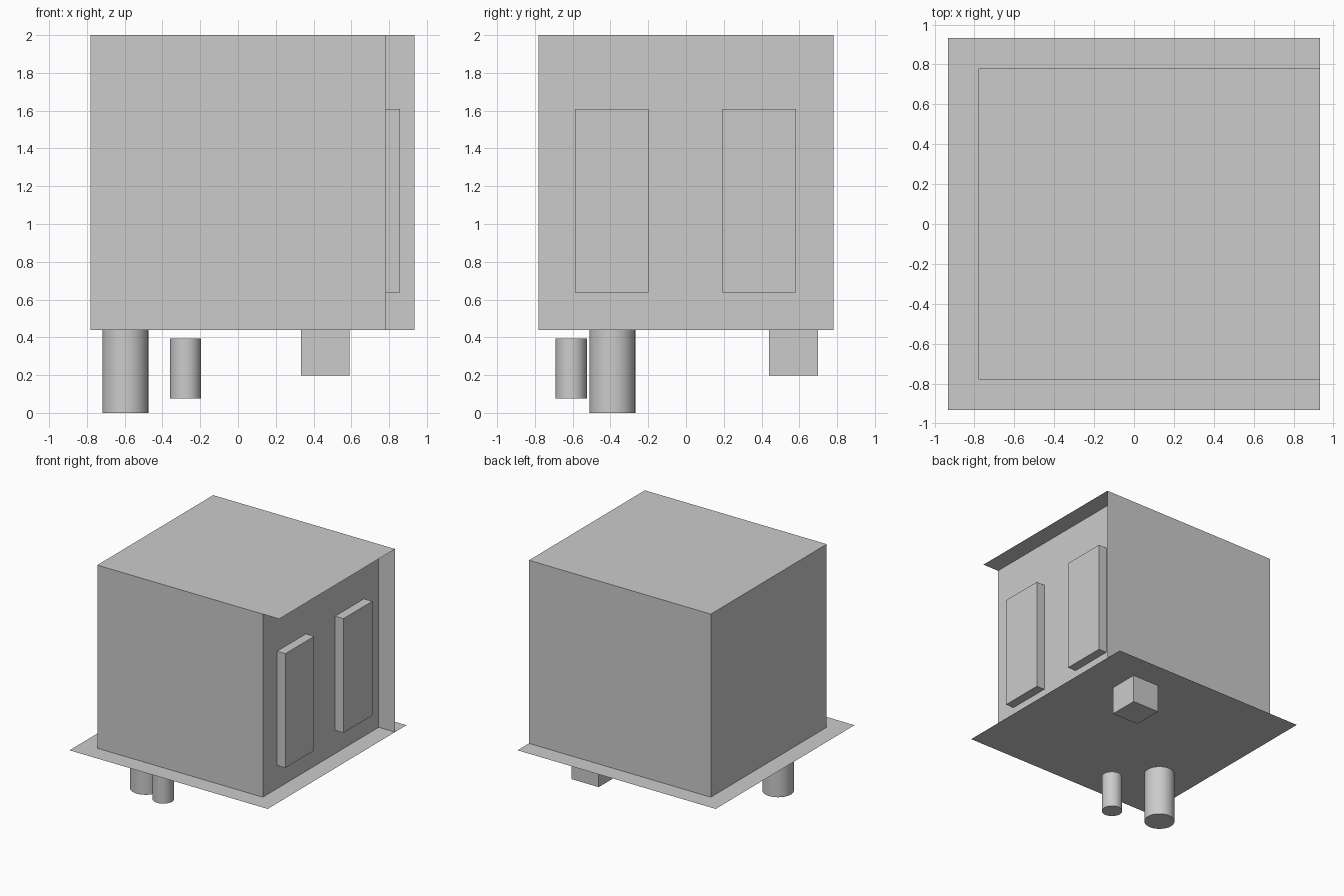
import bpy, bmesh
from mathutils import Vector

if "Cube" in bpy.data.objects:
    bpy.data.objects.remove(bpy.data.objects["Cube"])

FLOOR, TOP = 0.44, 2.0
HALF, RIM = 0.78, 0.934


def box(name, lo, hi):
    lo, hi = Vector(lo), Vector(hi)
    bpy.ops.mesh.primitive_cube_add(size=1, location=(lo + hi) / 2)
    ob = bpy.context.object
    ob.name = name
    ob.scale = hi - lo
    bpy.ops.object.transform_apply(location=False, rotation=False, scale=True)
    return ob


def cylinder(name, x, y, radius, z0, z1):
    bpy.ops.mesh.primitive_cylinder_add(vertices=32, radius=radius, depth=z1 - z0,
                                        location=(x, y, (z0 + z1) / 2))
    bpy.context.object.name = name
    bpy.ops.object.shade_smooth_by_angle()


# Cabinet body
body = box("cabinet_body", (-HALF, -HALF, FLOOR), (HALF, HALF, TOP))

# Thin roof and back-wall lips carried past the recessed door side
bm = bmesh.new()
bm.from_mesh(body.data)
side = max(bm.faces, key=lambda f: f.calc_center_median().x)
lips = [max(side.edges, key=lambda e: sum(v.co[i] for v in e.verts)) for i in (1, 2)]
new = bmesh.ops.extrude_edge_only(bm, edges=lips)["geom"]
bmesh.ops.translate(bm, vec=(RIM - HALF, 0, 0),
                    verts=[g for g in new if isinstance(g, bmesh.types.BMVert)])
bm.to_mesh(body.data)
bm.free()

# Flat base sheet
bpy.ops.mesh.primitive_plane_add(size=2 * RIM, location=(0, 0, FLOOR))
bpy.context.object.name = "base_sheet"

# Pair of raised door panels
for label, y in (("front", -0.393), ("back", 0.388)):
    box(label + "_door_panel", (HALF, y - 0.194, 0.637), (0.858, y + 0.194, 1.61))

# Fittings below the base
cylinder("large_pipe", -0.596, -0.39, 0.122, 0.0, 0.47)
cylinder("small_pipe", -0.278, -0.608, 0.083, 0.075, 0.394)
box("under_block", (0.333, 0.44, 0.197), (0.59, 0.699, 0.455))
